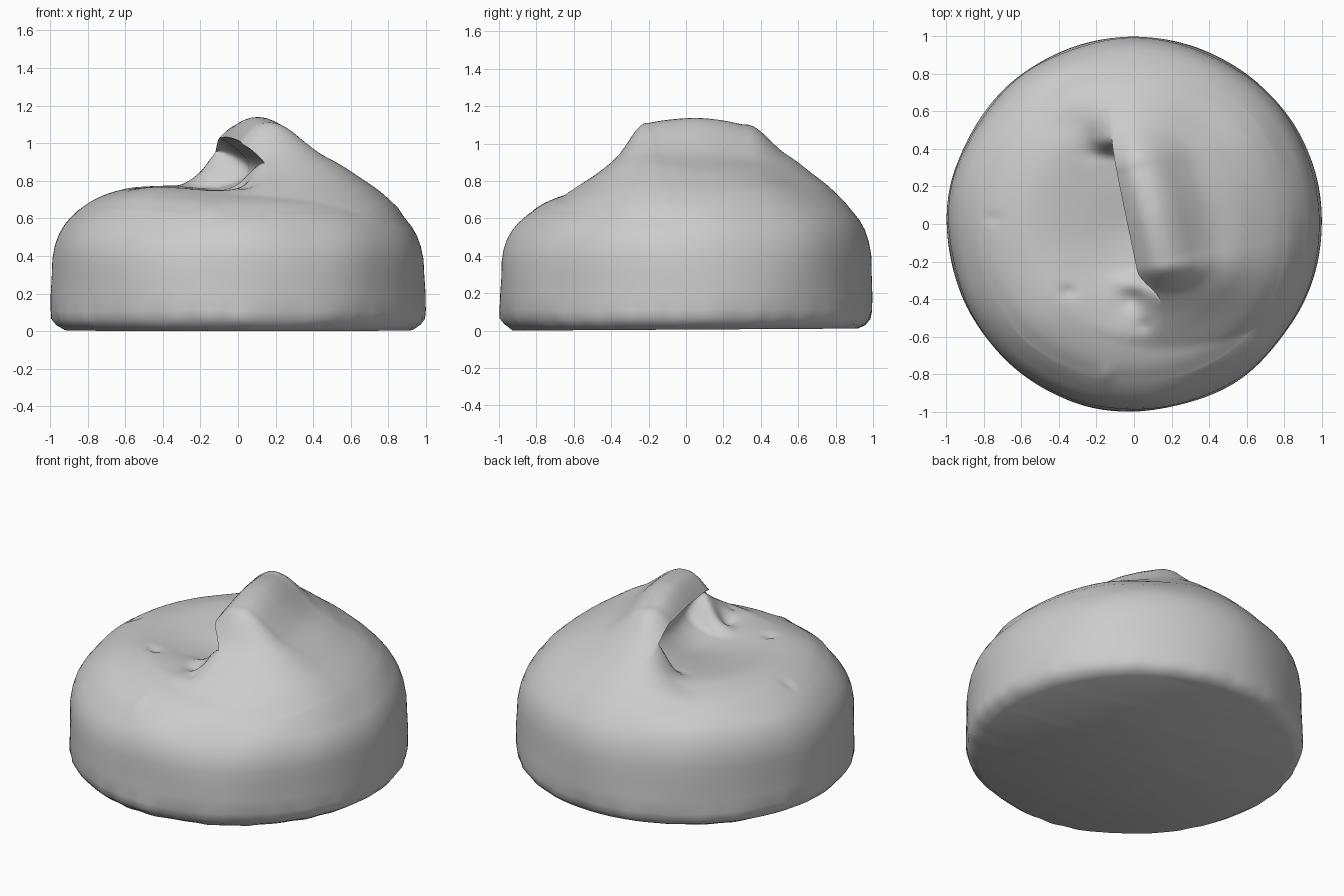
import bpy, bmesh, math
from mathutils import Vector, noise

if "Cube" in bpy.data.objects:
    bpy.data.objects.remove(bpy.data.objects["Cube"])


def smooth_table(t, pts):
    """Smooth curve through the points (Hermite with averaged slopes)."""
    if t >= pts[-1][0]:
        return pts[-1][1]
    n = len(pts)
    i = max(k for k in range(n - 1) if pts[k][0] <= t)

    def slope(k):
        if k == 0:
            return 0.0
        a, b = pts[k - 1], pts[min(k + 1, n - 1)]
        return (b[1] - a[1]) / (b[0] - a[0])
    (a, fa), (b, fb) = pts[i], pts[i + 1]
    h = b - a
    k = (t - a) / h
    return ((2 * k**3 - 3 * k**2 + 1) * fa + (k**3 - 2 * k**2 + k) * h * slope(i)
            + (3 * k**2 - 2 * k**3) * fb + (k**3 - k**2) * h * slope(i + 1))


def smooth(a, b, t):
    t = min(1.0, max(0.0, (t - a) / (b - a)))
    return t * t * (3 - 2 * t)


def bump(x, y, cx, cy, r):
    return math.exp(-((x - cx) ** 2 + (y - cy) ** 2) / r ** 2)


CAP = 0.85                                   # radius of the modelled top
BASE = [(0, 0.735), (0.3, 0.75), (0.5, 0.765), (0.6, 0.758), (0.75, 0.71), (0.85, 0.645)]
CREST = [(0, 0.402), (0.06, 0.392), (0.13, 0.345), (0.2, 0.275), (0.3, 0.185), (0.45, 0.105),
         (0.6, 0.05), (0.8, 0)]
A, B = Vector((0.035, 0.3)), Vector((0.15, -0.2))   # ends of the crest axis


def base_height(x, y):
    return smooth_table(math.hypot(x, y), BASE) + 0.03 * y + 0.025 * bump(x, y, -0.5, -0.5, 0.25)


def crest_height(x, y):
    p = Vector((x, y))
    t = min(1, max(0, (p - A).dot(B - A) / (B - A).length_squared))
    d = p - (A + (B - A) * t)
    dx = d.x * (1.3 if d.x < 0 else 1)
    dy = d.y * (1.75 if d.y < 0 else 1.3)
    dist = math.hypot(dx, dy)
    sag = 0.03 * (2 * t - 1) ** 2 + 0.02 * max(0, 1 - 2 * t)
    return (smooth_table(dist, CREST) - sag * (1 - smooth(0, 0.4, dist))
            - 0.05 * bump(x, y, 0.32, 0.48, 0.24))


def fold_strength(y):
    return smooth(-0.42, -0.24, y) * (1 - smooth(0.35, 0.46, y))


def dents(x, y):
    z = 0
    for cx, cy, r, depth in ((-0.22, 0.44, 0.07, 0.03), (0.0, -0.4, 0.06, 0.045),
                             (0.05, -0.54, 0.03, 0.015), (-0.35, -0.36, 0.03, 0.02),
                             (-0.75, 0.03, 0.03, 0.012), (-0.15, -0.8, 0.04, -0.012)):
        z -= depth * bump(x, y, cx, cy, r)
    return z


def fold_x(y, v):
    # the fold line leans left towards the back and curls right at its front end
    return (-0.035 - 0.208 * y + 0.1 * smooth(-0.25, -0.42, y)) * (1 - v ** 4)


# Top of the bun: a square grid mapped to a disc, with extra columns for the overhanging fold
N, FOLD = 32, 10
columns = [(-(i / N) ** 1.2, 'left', 0) for i in range(N, 0, -1)]
columns += [(0, 'fold', i / FOLD) for i in range(FOLD + 1)]
columns += [((i / N) ** 1.2, 'right', 0) for i in range(1, N + 1)]
ROWS = 76

bm = bmesh.new()
grid = []
for j in range(ROWS + 1):
    v = -1 + 2 * j / ROWS
    row = []
    for u, side, t in columns:
        x = CAP * u * math.sqrt(1 - v * v / 2)
        y = CAP * v * math.sqrt(1 - u * u / 2)
        x += fold_x(y, v) * (1 - u * u)
        s = x - fold_x(y, v)
        k = fold_strength(y)
        # the crest fades quickly to the left of the fold
        fade = smooth(-0.24, 0.04, s) / smooth(-0.24, 0.04, 0)
        fade += (1 - fade) * smooth(0.5, 0.75, abs(y))
        low = base_height(x, y) + crest_height(x, y) * (1 - k) * (fade if side == 'left' else 1)
        low -= 0.025 * k * bump(x, y, -0.08, -0.1, 0.22)
        high = base_height(x, y) + crest_height(x, y)
        if side == 'left':
            z = low
        elif side == 'right':
            z = high
        else:
            z = low + (high - low) * t
            x += 0.16 * k * math.sin(math.pi * t ** 0.75)
        row.append(bm.verts.new((x, y, z + dents(x, y))))
    grid.append(row)
for r0, r1 in zip(grid, grid[1:]):
    for i in range(len(columns) - 1):
        bm.faces.new((r0[i], r0[i + 1], r1[i + 1], r1[i]))
bmesh.ops.remove_doubles(bm, verts=bm.verts, dist=0.0005)

# Rounded rim and side wall, grown outward and down from the edge of the top
WALL = [(0.888, 0.605), (0.92, 0.565), (0.948, 0.515), (0.968, 0.455), (0.98, 0.385),
        (0.982, 0.3), (0.988, 0.2), (0.99, 0.11), (0.982, 0.065), (0.958, 0.034), (0.915, 0.018)]
edges = [e for e in bm.edges if e.is_boundary]
for n, (radius, height) in enumerate(WALL):
    out = bmesh.ops.extrude_edge_only(bm, edges=edges)['geom']
    edges = [g for g in out if isinstance(g, bmesh.types.BMEdge) and g.is_boundary]
    for vert in {w for e in edges for w in e.verts}:
        a = math.atan2(vert.co.y, vert.co.x)
        p = Vector((math.cos(a), math.sin(a), height))
        wobble = 0.012 * noise.noise(p * 2.3) + (0.012 * noise.noise(p * 9) if n > 7 else 0)
        r = radius + 0.006 + wobble
        vert.co = (r * p.x, r * p.y,
                   height + 0.03 * p.y * smooth(0.2, 0.6, height) + wobble * 0.5)

# Flat underside
for vert in {w for e in edges for w in e.verts}:
    vert.co.z = 0.008 + 0.006 * vert.co.y
bmesh.ops.holes_fill(bm, edges=edges, sides=0)
bmesh.ops.recalc_face_normals(bm, faces=bm.faces)

# Stand on the ground
lowest = min(w.co.z for w in bm.verts)
for w in bm.verts:
    w.co.z -= lowest

mesh = bpy.data.meshes.new("bun")
bm.to_mesh(mesh)
bm.free()
bun = bpy.data.objects.new("bun", mesh)
bpy.context.collection.objects.link(bun)
clay = bpy.data.materials.new("light_grey")
clay.diffuse_color = (0.6, 0.6, 0.6, 1)
clay.use_nodes = True
clay.node_tree.nodes["Principled BSDF"].inputs["Base Color"].default_value = clay.diffuse_color
mesh.materials.append(clay)
bpy.context.view_layer.objects.active = bun
bun.select_set(True)
bpy.ops.object.shade_smooth_by_angle(angle=math.radians(50))
